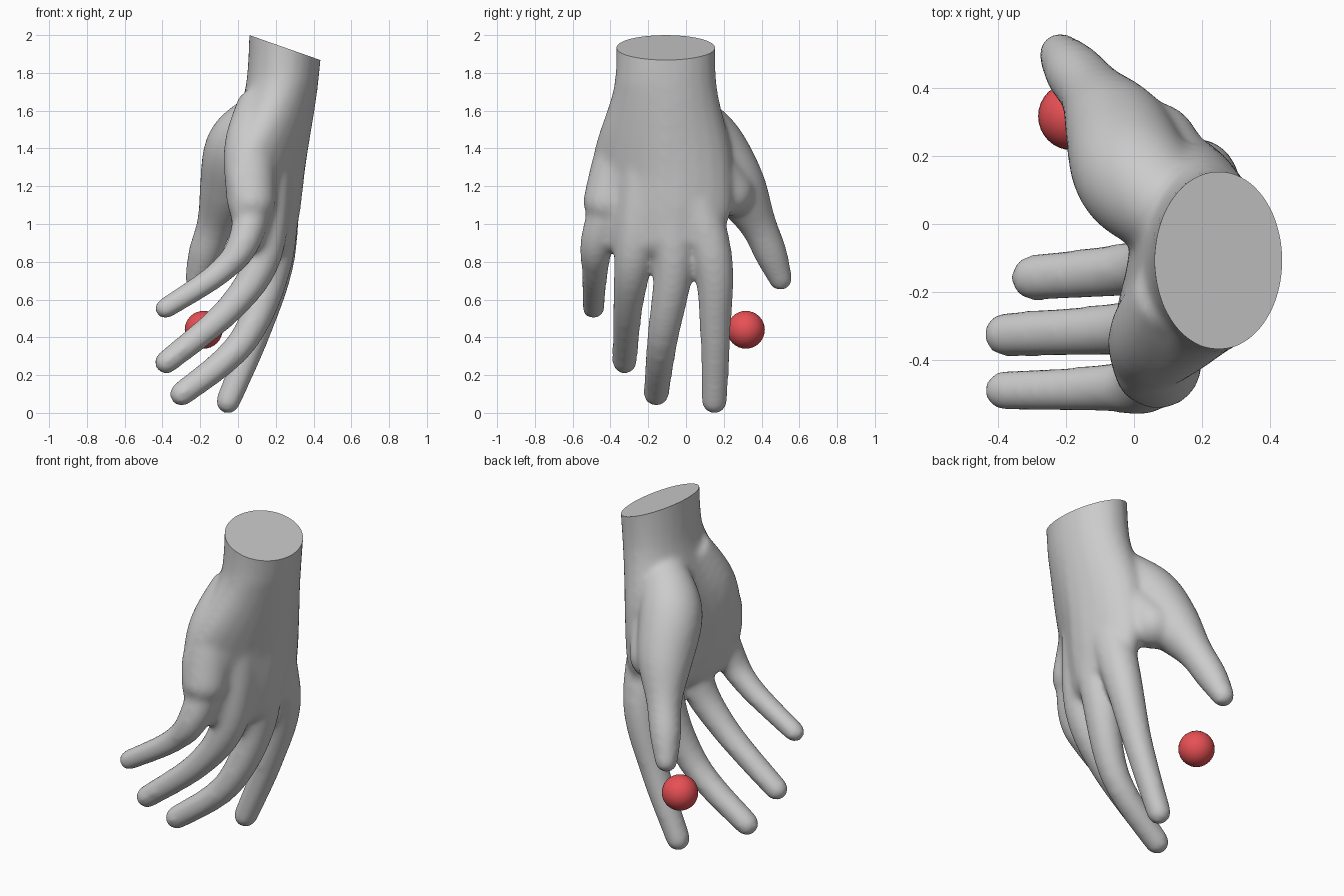
import bpy, bmesh
from math import sin, cos, pi
from mathutils import Vector

if "Cube" in bpy.data.objects:
    bpy.data.objects.remove(bpy.data.objects["Cube"])


def spline(rows, steps=6):
    """Catmull-Rom interpolation of rows."""
    out = []
    for i in range(len(rows) - 1):
        a, b, c, d = (rows[max(0, min(len(rows) - 1, i + k))] for k in (-1, 0, 1, 2))
        for s in range(steps):
            t = s / steps
            out.append([0.5 * (2 * q + (r - p) * t + (2 * p - 5 * q + 4 * r - w) * t * t
                               + (3 * q - p - 3 * r + w) * t ** 3)
                        for p, q, r, w in zip(a, b, c, d)])
    return out + [list(rows[-1])]


def loft(bm, rows, sides=24):
    """Round-tipped tube along rows (x, y, z, depth[, width])."""
    pts = spline(rows)
    rings = []
    for i, p in enumerate(pts):
        t = (Vector(pts[min(i + 1, len(pts) - 1)][:3]) - Vector(pts[max(i - 1, 0)][:3])).normalized()
        rings.append((Vector(p[:3]), t, p[3], p[-1]))
    c, t, rn, rs = rings[-1]
    for k in range(1, 6):
        a = k * 0.29
        rings.append((c + t * rn * sin(a), t, rn * cos(a), rs * cos(a)))
    loops = []
    for c, t, rn, rs in rings:
        side = Vector((0, 1, 0))
        side = (side - t * side.dot(t)).normalized()
        norm = side.cross(t)
        loops.append([bm.verts.new(c + norm * rn * cos(2 * pi * k / sides) + side * rs * sin(2 * pi * k / sides))
                      for k in range(sides)])
    for l0, l1 in zip(loops, loops[1:]):
        for k in range(sides):
            j = (k + 1) % sides
            bm.faces.new((l0[k], l0[j], l1[j], l1[k]))
    bm.faces.new(loops[0][::-1])
    bm.faces.new(loops[-1])


def finger(bm, r, knuckle, middle, tip):
    """Finger that fans out of the palm and tapers from knuckle to tip."""
    root = Vector(knuckle).lerp(Vector((.19, -.17, 1.75)), 0.5)
    path = (root, knuckle, middle, tip)
    loft(bm, [(*p, r * f * 0.95, r * f) for p, f in zip(path, (1.75, 1.36, 1.03, 0.86))])


bm = bmesh.new()

# wrist and palm, the little-finger side curling forward
loft(bm, [(.262, -.108, 2.15, .198, .27), (.235, -.108, 1.75, .19, .27),
          (.18, -.12, 1.4, .195, .36), (.185, -.14, 1.1, .155, .385),
          (.19, -.135, .94, .125, .34)])
for v in bm.verts:
    v.co.x -= 0.4 * max(0, -.1 - v.co.y) * max(0, min(1, (1.75 - v.co.z) / 0.5))

# four fingers
finger(bm, .08, (.2, .137, .83), (.1, .155, .44), (-.053, .15, .06))
finger(bm, .08, (.19, -.065, .82), (.03, -.125, .385), (-.298, -.158, .1))
finger(bm, .077, (.135, -.275, .84), (-.04, -.308, .555), (-.38, -.325, .268))
finger(bm, .069, (.045, -.46, .94), (-.09, -.482, .75), (-.385, -.49, .553))

# heel of the palm below the little finger
loft(bm, [(.13, -.2, 1.64, .13), (.065, -.33, 1.4, .14), (.07, -.415, 1.12, .13)])

# thumb with its muscle mound, and the web beside it
loft(bm, [(.15, .01, 1.59, .13), (.01, .13, 1.42, .175), (-.05, .27, 1.2, .155),
          (-.12, .38, 1.0, .1), (-.178, .45, .84, .087), (-.218, .5, .71, .064)])
loft(bm, [(.19, .02, 1.45, .13), (.06, .23, 1.17, .13)])

bmesh.ops.recalc_face_normals(bm, faces=bm.faces)
mesh = bpy.data.meshes.new("hand")
bm.to_mesh(mesh)
bm.free()
hand = bpy.data.objects.new("hand", mesh)
bpy.context.collection.objects.link(hand)
bpy.context.view_layer.objects.active = hand
hand.select_set(True)

# merge all parts into one soft skin
remesh = hand.modifiers.new("skin", 'REMESH')
remesh.mode = 'VOXEL'
remesh.voxel_size = 0.015
soften = hand.modifiers.new("soften", 'SMOOTH')
soften.factor = 0.5
soften.iterations = 18
for name in ("skin", "soften"):
    bpy.ops.object.modifier_apply(modifier=name)

# slanted flat cut at the wrist
bm = bmesh.new()
bm.from_mesh(hand.data)
bmesh.ops.bisect_plane(bm, geom=bm.verts[:] + bm.edges[:] + bm.faces[:],
                       plane_co=(.06, 0, 2.0), plane_no=(.13, 0, .37), clear_outer=True)
bmesh.ops.holes_fill(bm, edges=[e for e in bm.edges if e.is_boundary], sides=0)
bmesh.ops.recalc_face_normals(bm, faces=bm.faces)
bm.to_mesh(hand.data)
bm.free()
bpy.ops.object.shade_smooth_by_angle(angle=0.9)

# red ball
bpy.ops.mesh.primitive_uv_sphere_add(segments=32, ring_count=16, radius=0.1, location=(-.182, .317, .44))
ball = bpy.context.object
ball.name = "ball"
bpy.ops.object.shade_smooth()
red = bpy.data.materials.new("red")
red.diffuse_color = (0.8, 0.08, 0.09, 1)
red.use_nodes = True
red.node_tree.nodes["Principled BSDF"].inputs["Base Color"].default_value = red.diffuse_color
ball.data.materials.append(red)
